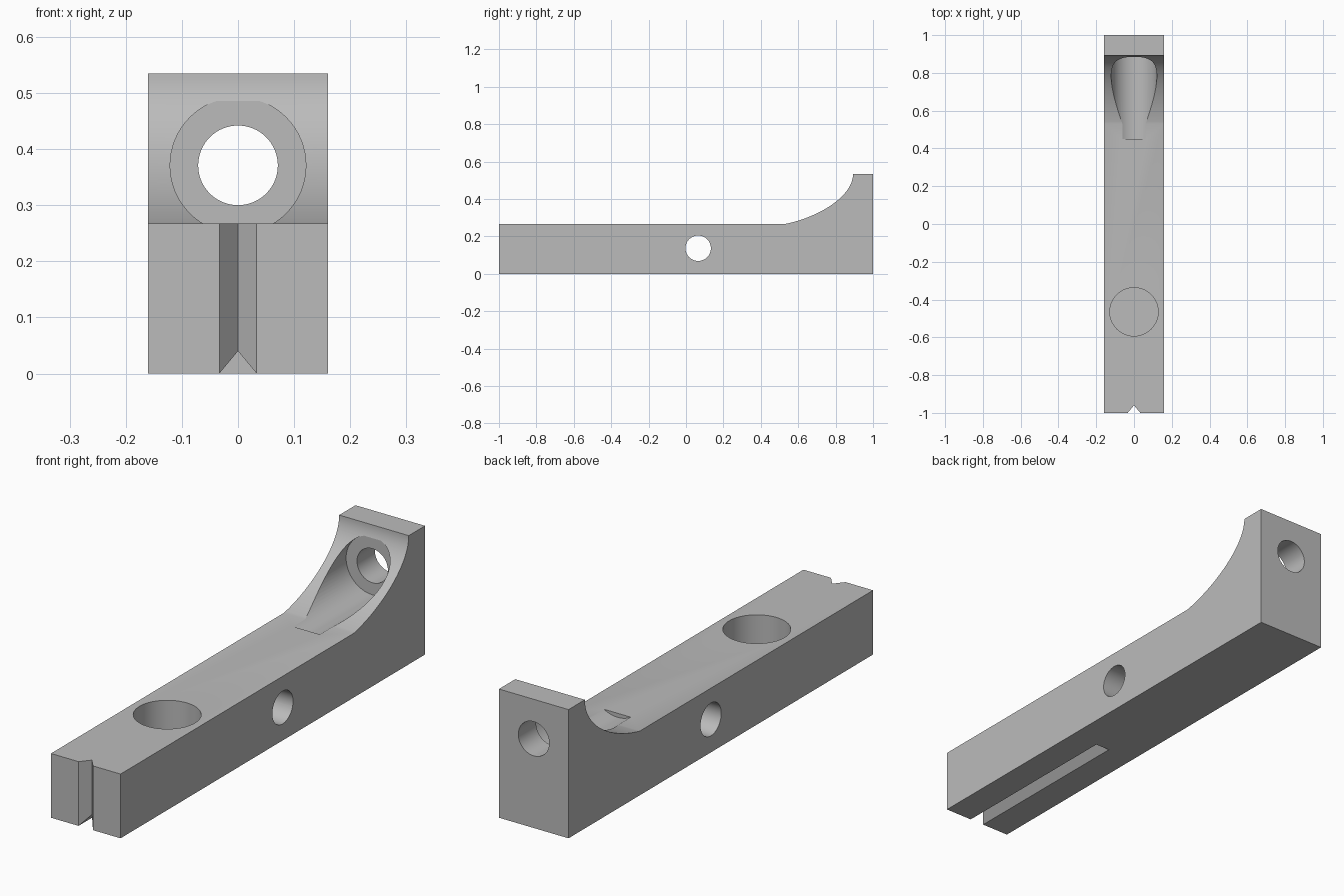
import bpy, bmesh, math
from mathutils import Matrix, Vector
from mathutils.geometry import interpolate_bezier

if "Cube" in bpy.data.objects:
    bpy.data.objects.remove(bpy.data.objects["Cube"])

HALF_W, BAR_Z, TOP_Z = 0.16, 0.267, 0.535

grey = bpy.data.materials.new("plain grey")
grey.use_nodes = True
grey.diffuse_color = (0.5, 0.5, 0.5, 1)
grey.node_tree.nodes["Principled BSDF"].inputs["Base Color"].default_value = (0.5, 0.5, 0.5, 1)


def prism(name, outline, direction):
    """Extrude a flat outline along a direction into a closed solid."""
    bm = bmesh.new()
    face = bm.faces.new([bm.verts.new(p) for p in outline])
    grown = bmesh.ops.extrude_face_region(bm, geom=[face])["geom"]
    moved = [g for g in grown if isinstance(g, bmesh.types.BMVert)]
    bmesh.ops.translate(bm, verts=moved, vec=direction)
    bmesh.ops.recalc_face_normals(bm, faces=bm.faces)
    mesh = bpy.data.meshes.new(name)
    bm.to_mesh(mesh)
    bm.free()
    mesh.materials.append(grey)
    obj = bpy.data.objects.new(name, mesh)
    bpy.context.collection.objects.link(obj)
    return obj


def rod(name, start, end, radius, sides=64):
    """Round cutter between two points."""
    axis = Vector(end) - Vector(start)
    turn = Matrix.Translation(start) @ axis.to_track_quat("Z", "Y").to_matrix().to_4x4()
    ring = [turn @ Vector((radius * math.cos(a), radius * math.sin(a), 0))
            for a in (2 * math.pi * i / sides for i in range(sides))]
    return prism(name, ring, axis)


# Bar with a curved ramp rising to the upright end
ramp = interpolate_bezier((0, 0.53, BAR_Z), (0, 0.70, 0.30),
                          (0, 0.893, 0.41), (0, 0.893, TOP_Z), 40)
side = [(-HALF_W, p[1], p[2]) for p in
        [(0, -1, 0), (0, -1, BAR_Z), *ramp, (0, 1, TOP_Z), (0, 1, 0)]]
body = prism("bar_body", side, (2 * HALF_W, 0, 0))

# Holes and notches
cutters = [
    rod("vertical_pocket", (0, -0.465, 0.08), (0, -0.465, 0.6), 0.128),
    rod("cross_hole", (-0.3, 0.065, 0.137), (0.3, 0.065, 0.137), 0.068),
    rod("counterbore", (0, 0.45, 0.371), (0, 0.883, 0.371), 0.121),
    rod("end_hole", (0, 0.7, 0.371), (0, 1.2, 0.371), 0.071),
    prism("front_notch", [(-0.05, -1.02, -0.1), (0.05, -1.02, -0.1), (0, -0.96, -0.1)],
          (0, 0, 0.6)),
    prism("underside_groove", [(-0.05, -1.1, -0.02), (0.05, -1.1, -0.02), (0, -1.1, 0.04)],
          (0, 0.9, 0)),
]
bpy.ops.object.select_all(action="DESELECT")
body.select_set(True)
bpy.context.view_layer.objects.active = body
for cutter in cutters:
    cutter.hide_render = True
    cut = body.modifiers.new(cutter.name, "BOOLEAN")
    cut.operation, cut.solver, cut.object = "DIFFERENCE", "EXACT", cutter
    bpy.ops.object.modifier_apply(modifier=cut.name)
    bpy.data.objects.remove(cutter)

bpy.ops.object.shade_smooth_by_angle(angle=math.radians(20))
